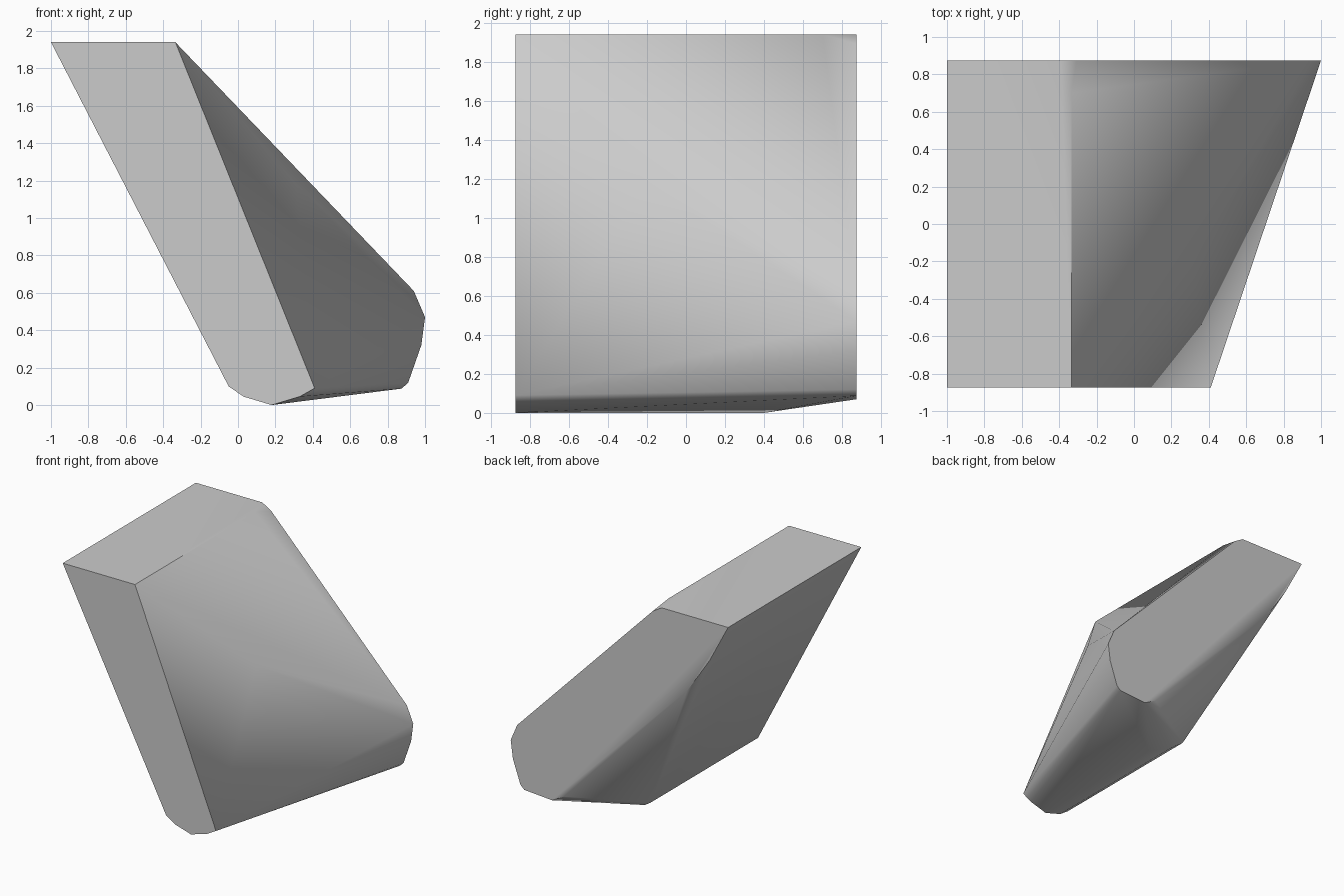
import bpy, bmesh, math

if "Cube" in bpy.data.objects:
    bpy.data.objects.remove(bpy.data.objects["Cube"], do_unlink=True)

FRONT, BACK = -0.875, 0.875

# Slanted front profile (x, z)
front_profile = [(-1, 1.94), (-0.335, 1.94), (0.41, 0.09), (0.33, 0.045),
                 (0.18, 0), (0.03, 0.045), (-0.05, 0.1)]

# Wider rounded back profile (x, z)
back_profile = [(-1, 1.94), (-0.389, 1.94), (-0.306, 1.89), (0.94, 0.61),
                (1, 0.47), (0.98, 0.32), (0.91, 0.12), (0.875, 0.088),
                (0.62, 0.07), (0.51, 0.13), (-0.62, 1.31), (-0.73, 1.47),
                (-0.83, 1.62)]

# Corners where the long edges bend between the two profiles
bend_points = [(-0.335, 0.7, 1.94), (0.31, -0.2, 1.18), (-0.05, 0.54, 0.1),
               (0.03, 0.5, 0.045), (0.18, 0.4, 0)]

# Faceted convex block wrapped around the profiles
points = ([(x, FRONT, z) for x, z in front_profile]
          + [(x, BACK, z) for x, z in back_profile] + bend_points)
bm = bmesh.new()
verts = [bm.verts.new(p) for p in points]
bmesh.ops.convex_hull(bm, input=verts)
bmesh.ops.delete(bm, geom=[v for v in bm.verts if not v.link_faces], context='VERTS')
bmesh.ops.dissolve_limit(bm, angle_limit=math.radians(0.5),
                         verts=bm.verts[:], edges=bm.edges[:])
bmesh.ops.recalc_face_normals(bm, faces=bm.faces[:])
mesh = bpy.data.meshes.new("slanted_block")
bm.to_mesh(mesh)
bm.free()
block = bpy.data.objects.new("slanted_block", mesh)
bpy.context.collection.objects.link(block)

# Plain grey surface
grey = bpy.data.materials.new("light_grey")
grey.use_nodes = True
colour = (0.6, 0.6, 0.6, 1)
grey.diffuse_color = colour
grey.node_tree.nodes["Principled BSDF"].inputs["Base Color"].default_value = colour
mesh.materials.append(grey)

# Smooth the shallow bends, keep the main edges crisp
bpy.ops.object.select_all(action='DESELECT')
block.select_set(True)
bpy.context.view_layer.objects.active = block
bpy.ops.object.shade_smooth_by_angle(angle=math.radians(40))
